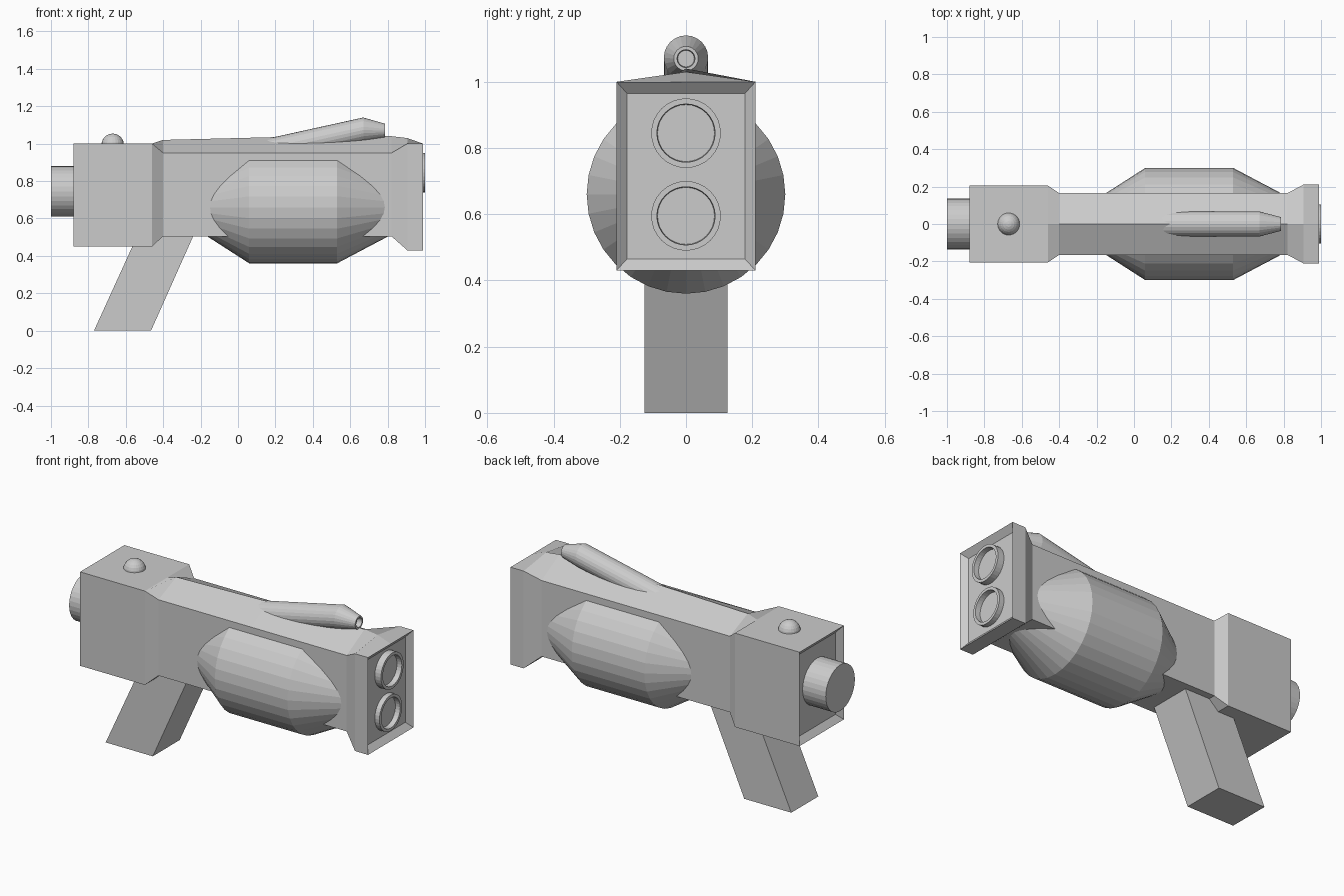
import bpy, math

if "Cube" in bpy.data.objects:
    bpy.data.objects.remove(bpy.data.objects["Cube"])


def make_object(name, verts, faces):
    mesh = bpy.data.meshes.new(name)
    mesh.from_pydata(verts, [], faces)
    mesh.update()
    obj = bpy.data.objects.new(name, mesh)
    bpy.context.collection.objects.link(obj)
    return obj


def loft(name, rings):
    """Skin equal-sized rings of points and cap both ends."""
    n = len(rings[0])
    verts = [p for ring in rings for p in ring]
    faces = [(k * n + i, (k + 1) * n + i, (k + 1) * n + (i + 1) % n, k * n + (i + 1) % n)
             for k in range(len(rings) - 1) for i in range(n)]
    last = (len(rings) - 1) * n
    faces += [tuple(range(n)), tuple(last + n - 1 - i for i in range(n))]
    return make_object(name, verts, faces)


def round_part(name, stations, sides=32):
    """Round section along x; each station is (x, centre z, radius)."""
    angles = [2 * math.pi * i / sides for i in range(sides)]
    return loft(name, [[(x, r * math.sin(a), z + r * math.cos(a)) for a in angles]
                       for x, z, r in stations])


def body_section(x, w, bottom, side, ridge):
    return [(x, 0, ridge), (x, w, side), (x, w, bottom), (x, -w, bottom), (x, -w, side)]


# Main body: rear block, ridged middle, flared muzzle, recessed end faces
loft("main_body", [body_section(*s) for s in [
    (-0.85, 0.17, 0.485, 0.965, 0.965),
    (-0.88, 0.205, 0.45, 1.00, 1.00),
    (-0.46, 0.205, 0.45, 1.00, 1.00),
    (-0.40, 0.165, 0.505, 0.95, 1.02),
    (0.20, 0.165, 0.505, 0.95, 1.035),
    (0.82, 0.165, 0.505, 0.95, 1.04),
    (0.905, 0.21, 0.43, 1.00, 1.03),
    (0.99, 0.21, 0.43, 1.00, 1.00),
    (0.96, 0.178, 0.465, 0.965, 0.965)]])

# Side drum
round_part("drum", [(-0.17, 0.66, 0.152), (0.06, 0.66, 0.30),
                    (0.53, 0.66, 0.30), (0.81, 0.66, 0.152)])

# Twin barrels with shallow bores
for name, z, tip in (("upper_barrel", 0.845, 1.0), ("lower_barrel", 0.595, 0.99)):
    round_part(name, [(0.94, z, 0.105), (tip, z, 0.105), (tip, z, 0.088), (tip - 0.03, z, 0.086)])

# Rear cap
round_part("rear_cap", [(-1.0, 0.745, 0.135), (-0.84, 0.745, 0.135)])

# Sloping sight tube with a small bore
round_part("sight_tube", [(0.12, 0.952, 0.067), (0.67, 1.073, 0.067), (0.785, 1.07, 0.037),
                          (0.785, 1.07, 0.027), (0.755, 1.07, 0.025)], 24)

# Slanted grip
loft("grip", [[(-0.77, y, 0), (-0.465, y, 0), (-0.233, y, 0.52), (-0.533, y, 0.52)]
              for y in (-0.125, 0.125)])

# Top button, half sunk into the rear block
bpy.ops.mesh.primitive_uv_sphere_add(segments=24, ring_count=12, radius=0.06,
                                     location=(-0.67, 0, 0.994))
bpy.context.object.name = "top_button"

# Outward-facing surfaces
for obj in list(bpy.data.objects):
    bpy.context.view_layer.objects.active = obj
    bpy.ops.object.mode_set(mode='EDIT')
    bpy.ops.mesh.select_all(action='SELECT')
    bpy.ops.mesh.normals_make_consistent(inside=False)
    bpy.ops.object.mode_set(mode='OBJECT')
